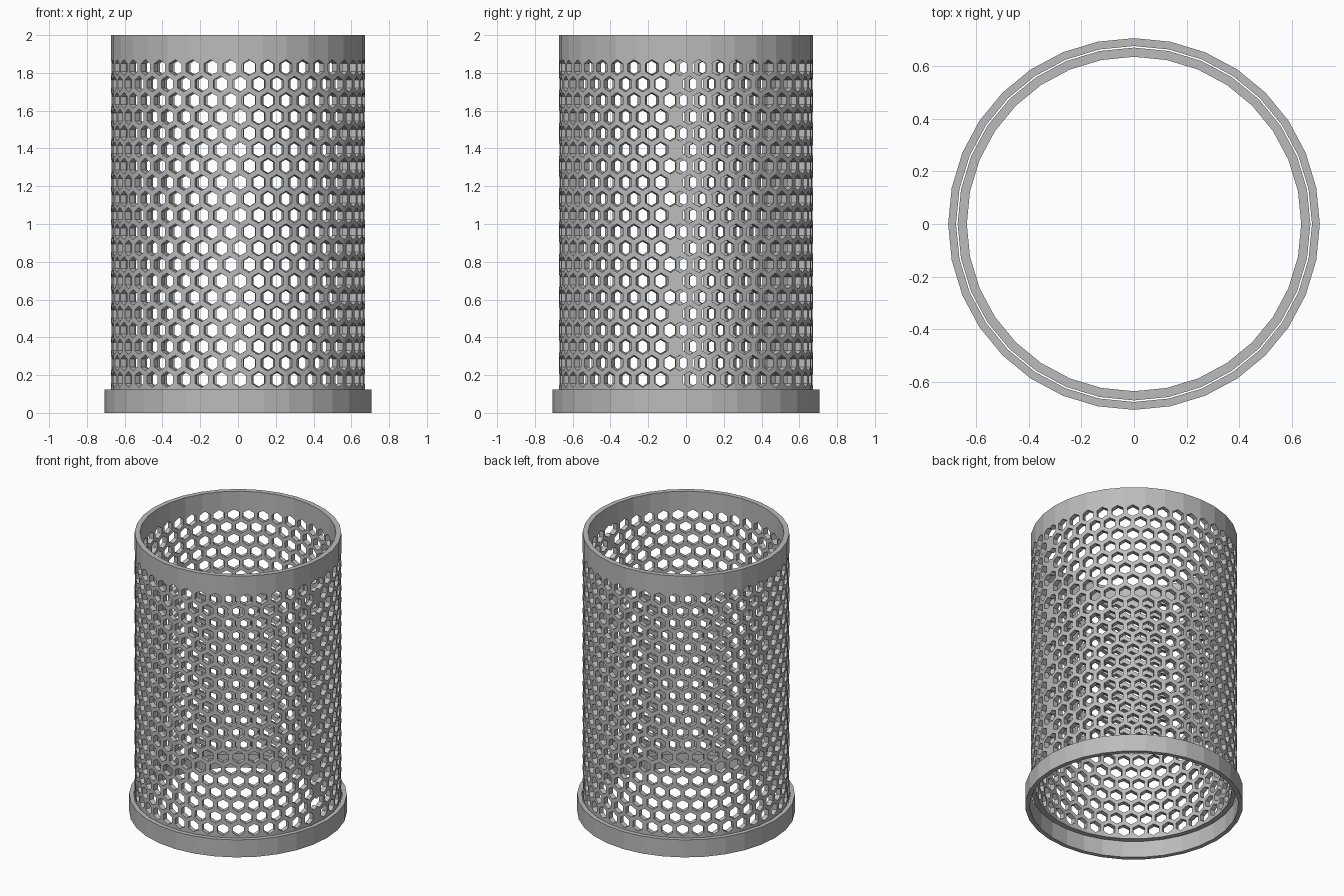
import bpy, bmesh, math
from mathutils import Matrix

cube = bpy.data.objects.get("Cube")
if cube:
    bpy.data.objects.remove(cube, do_unlink=True)

SIDES = 32
ROWS, ROW_Z, ROW_STEP = 20, 0.177, 0.0869
PITCH = math.radians(8.675)
HEX_RADIUS = 0.042

grey = bpy.data.materials.new("mid grey")
grey.use_nodes = True
grey.diffuse_color = (0.5, 0.5, 0.5, 1)
grey.node_tree.nodes["Principled BSDF"].inputs["Base Color"].default_value = (0.5, 0.5, 0.5, 1)


def finish(name, bm):
    bmesh.ops.recalc_face_normals(bm, faces=bm.faces[:])
    mesh = bpy.data.meshes.new(name)
    bm.to_mesh(mesh)
    bm.free()
    mesh.materials.append(grey)
    obj = bpy.data.objects.new(name, mesh)
    bpy.context.collection.objects.link(obj)
    return obj


def pipe(name, inner, outer, low, high):
    """Faceted ring swept from a rectangular section."""
    bm = bmesh.new()
    loops = []
    for i in range(SIDES):
        a = math.tau * i / SIDES
        loops.append([bm.verts.new((r * math.cos(a), r * math.sin(a), z))
                      for r, z in ((inner, low), (outer, low), (outer, high), (inner, high))])
    for i, here in enumerate(loops):
        there = loops[(i + 1) % SIDES]
        for j in range(4):
            k = (j + 1) % 4
            bm.faces.new((here[j], here[k], there[k], there[j]))
    return finish(name, bm)


def hex_cutter(name, holes):
    """Hexagonal pegs pointing outward, one corner up."""
    bm = bmesh.new()
    for angle, z in holes:
        place = (Matrix.Rotation(angle, 4, 'Z') @ Matrix.Translation((0.655, 0, z))
                 @ Matrix.Rotation(math.pi / 2, 4, 'Y') @ Matrix.Rotation(math.pi / 6, 4, 'Z'))
        bmesh.ops.create_cone(bm, cap_ends=True, segments=6, radius1=HEX_RADIUS,
                              radius2=HEX_RADIUS, depth=0.12, matrix=place)
    obj = finish(name, bm)
    obj.hide_render = True
    return obj


# Perforated tube: staggered rows, the long rows overlap at the seam
tube = pipe("perforated_tube", 0.637, 0.672, 0.115, 2.0)
main, seam = [], []
for row in range(ROWS):
    z = ROW_Z + row * ROW_STEP
    long_row = row % 2 == 1
    start = math.radians(-7) - (0 if long_row else PITCH / 2)
    main += [(start - k * PITCH, z) for k in range(41)]
    if long_row:
        seam.append((start - 41 * PITCH, z))

cutters = [hex_cutter("hole_cutter", main), hex_cutter("seam_hole_cutter", seam)]
for cutter in cutters:
    mod = tube.modifiers.new(cutter.name, 'BOOLEAN')
    mod.operation = 'DIFFERENCE'
    mod.solver = 'EXACT'
    mod.object = cutter

# Apply the cuts and drop the cutters
bpy.context.view_layer.update()
graph = bpy.context.evaluated_depsgraph_get()
cut_mesh = bpy.data.meshes.new_from_object(tube.evaluated_get(graph))
tube.modifiers.clear()
tube.data = cut_mesh
for cutter in cutters:
    bpy.data.objects.remove(cutter, do_unlink=True)

# Loose collar around the foot
pipe("base_collar", 0.678, 0.708, 0.0, 0.125)
